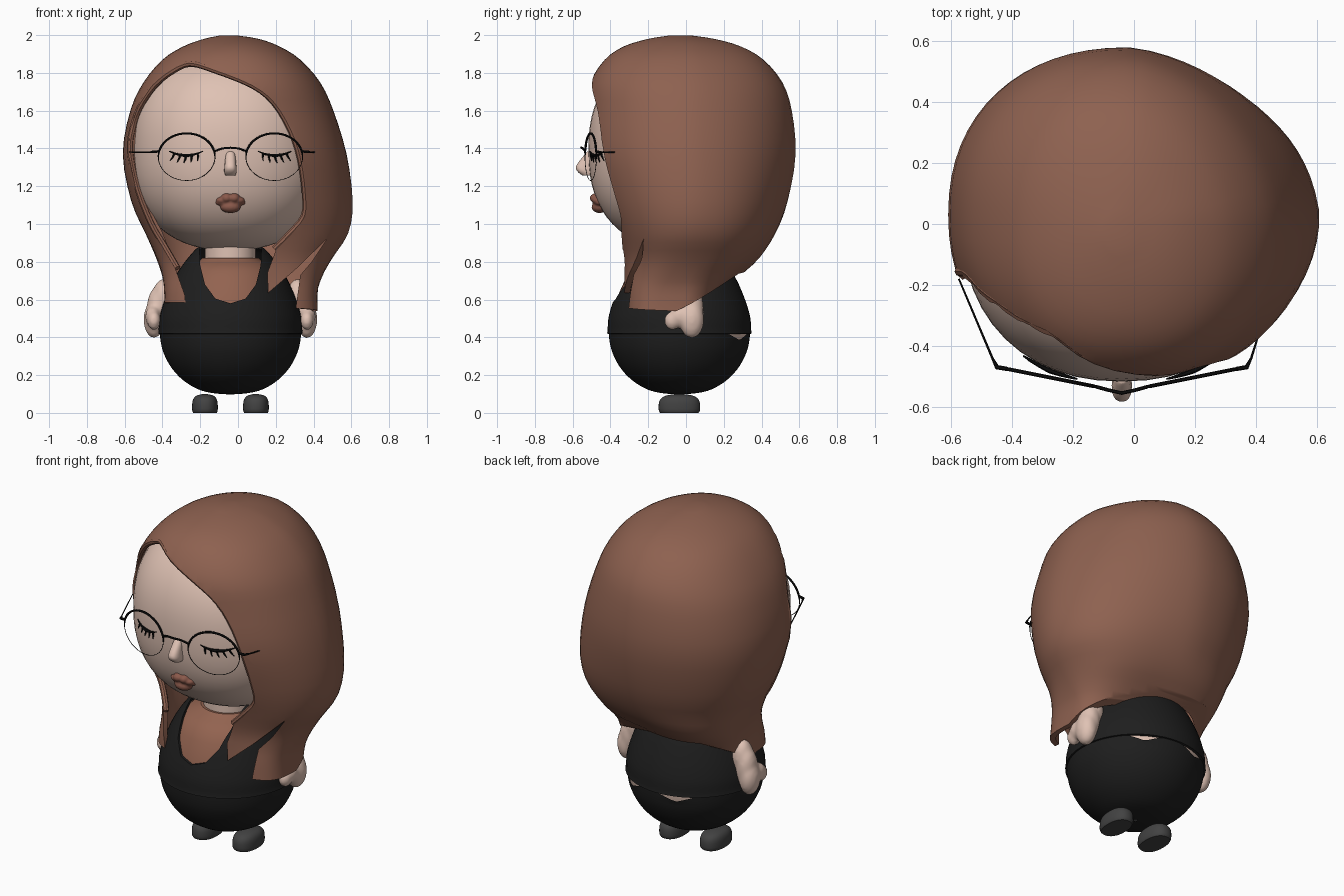
import bpy, bmesh, math
from mathutils import Matrix

if "Cube" in bpy.data.objects:
    bpy.data.objects.remove(bpy.data.objects["Cube"])

CX, CY = -0.04, -0.035          # body axis


def material(name, rgb):
    m = bpy.data.materials.new(name)
    m.diffuse_color = (*rgb, 1)
    m.use_nodes = True
    m.node_tree.nodes["Principled BSDF"].inputs["Base Color"].default_value = m.diffuse_color
    return m


HAIR = material("chestnut hair", (0.27, 0.12, 0.08))
SKIN = material("pale skin", (0.74, 0.54, 0.455))
BLACK = material("black cloth", (0.013, 0.013, 0.013))
RUST = material("rust undershirt", (0.29, 0.125, 0.08))
LIPS = material("brown lips", (0.255, 0.1, 0.07))
SHOE = material("dark grey shoes", (0.055, 0.055, 0.055))
INK = material("black frame", (0.004, 0.004, 0.004))


def finish(name, bm, mat=None):
    bmesh.ops.recalc_face_normals(bm, faces=bm.faces)
    me = bpy.data.meshes.new(name)
    bm.to_mesh(me)
    bm.free()
    ob = bpy.data.objects.new(name, me)
    bpy.context.collection.objects.link(ob)
    if mat:
        me.materials.append(mat)
    return ob


def bake(ob, mat):
    """Replace the mesh by its modified result."""
    bpy.context.view_layer.update()
    me = bpy.data.meshes.new_from_object(ob.evaluated_get(bpy.context.evaluated_depsgraph_get()))
    ob.modifiers.clear()
    ob.data = me
    me.materials.clear()
    me.materials.append(mat)
    for f in me.polygons:
        f.material_index = 0


def refine(rings, n=3):
    """Catmull-Rom interpolation between rings or points."""
    out = []
    for i in range(len(rings) - 1):
        a, b, c, d = (rings[min(max(i + k, 0), len(rings) - 1)] for k in (-1, 0, 1, 2))
        for j in range(n):
            t = j / n
            out.append(tuple(0.5 * (2 * q + (r - p) * t + (2 * p - 5 * q + 4 * r - s) * t * t
                                    + (3 * q - p - 3 * r + s) * t ** 3)
                             for p, q, r, s in zip(a, b, c, d)))
    return out + [rings[-1]]


def loft(name, rings, mat, seg=48, caps=True):
    """Skin through superellipse rings (z, xmin, xmax, ymin, ymax, power)."""
    bm = bmesh.new()
    rows = []
    for z, x0, x1, y0, y1, p in rings:
        row = []
        for i in range(seg):
            a = 2 * math.pi * i / seg
            c, s = math.cos(a), math.sin(a)
            x = math.copysign(abs(c) ** (2 / p), c)
            y = math.copysign(abs(s) ** (2 / p), s)
            row.append(bm.verts.new(((x0 + x1) / 2 + x * (x1 - x0) / 2,
                                     (y0 + y1) / 2 + y * (y1 - y0) / 2, z)))
        rows.append(row)
    for r, q in zip(rows, rows[1:]):
        for i in range(seg):
            k = (i + 1) % seg
            bm.faces.new((r[i], r[k], q[k], q[i]))
    if caps:
        bm.faces.new(rows[0])
        bm.faces.new(rows[-1])
    return finish(name, bm, mat)


def lathe(profile, cx=CX, cy=CY, sx=1.0, sy=1.0, p=2.0):
    return [(z, cx - r * sx, cx + r * sx, cy - r * sy, cy + r * sy, p) for z, r in profile]


def prism(name, pts, to3d, lo, hi):
    """Extruded outline used as a cutter."""
    bm = bmesh.new()
    a = [bm.verts.new(to3d(u, v, lo)) for u, v in pts]
    b = [bm.verts.new(to3d(u, v, hi)) for u, v in pts]
    bm.faces.new(a)
    bm.faces.new(b)
    for i in range(len(pts)):
        k = (i + 1) % len(pts)
        bm.faces.new((a[i], a[k], b[k], b[i]))
    ob = finish(name, bm)
    ob.hide_render = True
    return ob


def shell_cut(ob, thick, cutters, mat):
    """Thicken inward, cut openings, drop the cutters."""
    m = ob.modifiers.new("shell", "SOLIDIFY")
    m.thickness, m.offset = thick, -1
    for c in cutters:
        m = ob.modifiers.new("cut", "BOOLEAN")
        m.operation, m.solver, m.object = "DIFFERENCE", "EXACT", c
    bake(ob, mat)
    for c in cutters:
        bpy.data.objects.remove(c)


def blobs(name, parts, mat, voxel, smooth):
    """Ellipsoids (centre, radii) fused together."""
    bm = bmesh.new()
    for c, r in parts:
        bmesh.ops.create_uvsphere(bm, u_segments=24, v_segments=14, radius=1,
                                  matrix=Matrix.Translation(c) @ Matrix.Diagonal((*r, 1)))
    ob = finish(name, bm, mat)
    m = ob.modifiers.new("fuse", "REMESH")
    m.mode, m.voxel_size = "VOXEL", voxel
    m = ob.modifiers.new("soften", "SMOOTH")
    m.iterations = smooth
    bake(ob, mat)


def tubes(name, paths, mat, res=1):
    """Wires along paths of (x, y, z, radius)."""
    cu = bpy.data.curves.new(name, "CURVE")
    cu.dimensions, cu.bevel_depth, cu.bevel_resolution, cu.use_fill_caps = "3D", 1, res, True
    for path, closed in paths:
        sp = cu.splines.new("POLY")
        sp.points.add(len(path) - 1)
        sp.use_cyclic_u = closed
        for pt, (x, y, z, r) in zip(sp.points, path):
            pt.co, pt.radius = (x, y, z, 1), r
    tmp = bpy.data.objects.new("wire", cu)
    bpy.context.collection.objects.link(tmp)
    bpy.context.view_layer.update()
    me = bpy.data.meshes.new_from_object(tmp.evaluated_get(bpy.context.evaluated_depsgraph_get()))
    bpy.data.objects.remove(tmp)
    me.materials.clear()
    me.materials.append(mat)
    bpy.context.collection.objects.link(bpy.data.objects.new(name, me))


# head: rounded superellipsoid
HP, HQ, HR, HZ = 2.35, 2.2, 0.525, 1.39
prof = []
for i in range(33):
    a = math.radians(-88 + 176 * i / 32)
    s = math.sin(a)
    prof.append((HZ + 0.53 * math.copysign(abs(s) ** (2 / HP), s), HR * math.cos(a) ** (2 / HP)))
loft("head", lathe(prof, CX, 0, 1, 0.985, HQ), SKIN)


def face_y(x, z):
    r = HR * (1 - (abs(z - HZ) / 0.53) ** HP) ** (1 / HP)
    return -0.985 * (r ** HQ - abs(x) ** HQ) ** (1 / HQ)


# hair: lofted hood with face opening, parted locks and sloping hem
hood = refine([(1.999, -0.09, -0.01, -0.08, 0.02, 2), (1.98, -0.18, 0.11, -0.2, 0.15, 2),
               (1.94, -0.29, 0.22, -0.33, 0.29, 2.1), (1.87, -0.40, 0.33, -0.43, 0.41, 2.2),
               (1.75, -0.50, 0.435, -0.505, 0.51, 2.2), (1.6, -0.57, 0.505, -0.52, 0.56, 2.2),
               (1.37, -0.61, 0.575, -0.52, 0.58, 2.2), (1.12, -0.565, 0.61, -0.44, 0.54, 2.2),
               (0.95, -0.49, 0.585, -0.37, 0.475, 2.3), (0.82, -0.43, 0.50, -0.335, 0.385, 2.5),
               (0.72, -0.40, 0.445, -0.33, 0.27, 2.8), (0.62, -0.39, 0.42, -0.33, 0.18, 3.3),
               (0.4, -0.39, 0.43, -0.33, 0.1, 3.5)])
opening = [(-0.27, 0.3), (-0.28, 0.62), (-0.33, 0.76), (-0.40, 0.88), (-0.47, 1.0), (-0.54, 1.18),
           (-0.582, 1.38), (-0.57, 1.5), (-0.53, 1.62), (-0.45, 1.74), (-0.35, 1.82), (-0.25, 1.86),
           (-0.12, 1.825), (0.08, 1.745), (0.2, 1.65), (0.29, 1.5), (0.34, 1.35), (0.365, 1.17),
           (0.36, 1.04), (0.28, 0.94), (0.2, 0.86), (0.155, 0.74), (0.16, 0.635), (0.30, 0.755),
           (0.47, 0.92), (0.39, 0.80), (0.33, 0.73), (0.305, 0.55), (0.3, 0.3)]
hem = [(1, 0.3), (1, 0.77), (0.28, 0.74), (0.03, 0.6), (-0.05, 0.56), (-0.7, 0.585), (-0.7, 0.3)]
DEPTH = -0.16
hair = loft("hair", hood, HAIR, 64)
for v in hair.data.vertices:                      # flatter back right, fuller low back left
    x, y = v.co.x, v.co.y - 0.03
    if y > 0:
        s2 = 2 * x * y / (x * x + y * y)
        f = 1 - 0.085 * s2 if x > 0 else 1 - 0.08 * s2 * min(1, max(0, (0.95 - v.co.z) / 0.2))
        v.co.x, v.co.y = x * f, y * f + 0.03
shell_cut(hair, 0.032,
          [prism("face_cutter", opening, lambda u, v, d: (u, d, v), -1, DEPTH),
           prism("hem_cutter", hem, lambda u, v, d: (d, u, v - 0.05 * d), -1, 1)], HAIR)


def hair_y(x, z):
    """Front of the hood at x, z."""
    for a, b in zip(hood, hood[1:]):
        if b[0] <= z <= a[0]:
            t = (a[0] - z) / (a[0] - b[0])
            _, x0, x1, y0, y1, p = (q + (r - q) * t for q, r in zip(a, b))
            u = min(1, abs(x - (x0 + x1) / 2) / ((x1 - x0) / 2))
            return (y0 + y1) / 2 - (y1 - y0) / 2 * (1 - u ** p) ** (1 / p)


# rolled edge around the face opening
edge = []
line = refine(opening[2:21], 3)
for i, (x, z) in enumerate(line):
    (xa, za), (xb, zb) = line[max(i - 1, 0)], line[min(i + 1, len(line) - 1)]
    n = math.hypot(xb - xa, zb - za)
    px, pz = x + 0.011 * (zb - za) / n, z - 0.011 * (xb - xa) / n
    edge.append((px, min(hair_y(x, z) + 0.014, DEPTH + 0.005), pz, 0.017))
tubes("hair_edge", [(edge, False)], HAIR, 2)

# black top with scooped neckline
top = loft("tank_top", refine(lathe([(0.42, 0.383), (0.44, 0.38), (0.5, 0.376), (0.57, 0.358),
                                     (0.64, 0.332), (0.7, 0.305), (0.76, 0.27), (0.82, 0.225),
                                     (0.87, 0.18), (0.885, 0.15)])), BLACK, caps=False)
scoop = [(-0.21, 1.0), (-0.2, 0.78), (-0.175, 0.68), (-0.12, 0.605), (-0.04, 0.58),
         (0.04, 0.605), (0.095, 0.68), (0.12, 0.78), (0.13, 1.0)]
shell_cut(top, 0.014, [prism("neck_cutter", scoop, lambda u, v, d: (u, d, v), -1, -0.05)], BLACK)

# undershirt, neck and bare waist
loft("undershirt", lathe([(0.44, 0.355), (0.5, 0.356), (0.57, 0.342), (0.64, 0.317), (0.7, 0.29),
                          (0.75, 0.26), (0.79, 0.21), (0.805, 0.165), (0.82, 0.15), (0.818, 0.12)]), RUST)
loft("neck", lathe([(0.76, 0.135), (0.95, 0.135)]), SKIN, 32)
loft("waist", lathe([(0.3, 0.33), (0.36, 0.358), (0.43, 0.364)]), SKIN)

# round skirt, its waistband dipping twice at the back
skirt = loft("skirt", refine(lathe([(0.098, 0.01), (0.103, 0.08), (0.117, 0.15), (0.145, 0.21), (0.19, 0.27),
                                    (0.25, 0.32), (0.32, 0.355), (0.375, 0.369), (0.42, 0.374)])),
             BLACK, 96, caps=False)
for v in skirt.data.vertices:
    if v.co.z > 0.38 and v.co.y > 0.05:
        a = math.degrees(math.atan2(v.co.y - CY, v.co.x - CX))
        dip = max(0, 1 - abs(a - 58) / 15, 1 - abs(a - 108) / 17)
        v.co.z -= 0.035 * dip * (v.co.z - 0.375) / 0.045

# arms and shoes, mirrored about the body axis
for s, side in ((-1, "left"), (1, "right")):
    X = lambda d: CX + s * d
    blobs("arm_" + side, [((X(0.355), 0.025, 0.61), (0.058, 0.064, 0.1)),
                          ((X(0.385), 0.028, 0.55), (0.058, 0.066, 0.12)),
                          ((X(0.405), 0.03, 0.495), (0.055, 0.066, 0.1)),
                          ((X(0.41), -0.03, 0.51), (0.042, 0.055, 0.055)),
                          ((X(0.405), -0.072, 0.488), (0.036, 0.044, 0.05))], SKIN, 0.011, 8)
    loft("shoe_" + side, refine(lathe([(0, 0.92), (0.012, 0.99), (0.035, 1), (0.06, 0.97), (0.08, 0.85),
                                       (0.093, 0.6), (0.1, 0.15)], X(0.135), CY, 0.068, 0.11, 2.3), 2),
         SHOE, 32)

# nose: wedge with a rounded tip
loft("nose", refine([(1.383, CX - 0.014, CX + 0.014, -0.523, -0.48, 2), (1.37, CX - 0.024, CX + 0.024, -0.535, -0.48, 2.2),
                     (1.31, CX - 0.031, CX + 0.031, -0.58, -0.48, 2.4), (1.28, CX - 0.033, CX + 0.033, -0.576, -0.48, 2.5),
                     (1.258, CX - 0.027, CX + 0.027, -0.55, -0.47, 2.5)]), SKIN, 24)

# lips: two upper lobes tapering to the corners and a lower lobe
lobes = [((CX, -0.458, 1.09), (0.054, 0.042, 0.032)), ((CX, -0.452, 1.112), (0.083, 0.042, 0.02))]
for s in (-1, 1):
    lobes += [((CX + s * 0.02, -0.468, 1.137), (0.032, 0.042, 0.028)),
              ((CX + s * 0.042, -0.456, 1.125), (0.036, 0.04, 0.022))]
blobs("lips", lobes, LIPS, 0.006, 2)

# closed eyes: sagging lid lines with fanned lashes
lid = lambda u: (0.235 + 0.088 * u, 1.363 + 0.022 * u * u)
for s, side in ((-1, "left"), (1, "right")):
    at = lambda x, z, r: (CX + s * x, face_y(x, z) - 0.006, z, r)
    paths = [([at(*lid(i / 5 - 1), 0.003 + 0.007 * (1 - abs(i / 5 - 1))) for i in range(11)], False)]
    for u in (-0.7, -0.35, 0.0, 0.35, 0.7):
        x, z = lid(u)
        paths.append(([at(x, z, 0.006), at(x + 0.004 + 0.008 * u, z - 0.02, 0.005),
                       at(x + 0.012 + 0.016 * u, z - 0.04, 0.002)], False))
    tubes("eyelashes_" + side, paths, INK)

# glasses: rims heavy above and fine below, bridge and temples
front = lambda d: -0.535 + (d - 0.08) * 0.2
paths = []
for s in (-1, 1):
    rim = []
    for i in range(48):
        a = 2 * math.pi * i / 48
        d = 0.232 + 0.15 * math.cos(a)
        w = 0.0018 + 0.0045 * min(1, max(0, 2 * math.sin(a) + 0.3))
        rim.append((CX + s * d, front(d), 1.355 + 0.125 * math.sin(a), w))
    paths.append((rim, True))
    end = (0.535, -0.18) if s < 0 else (0.45, -0.36)
    paths.append(([(CX + s * 0.375, front(0.375), 1.385, 0.007), (CX + s * 0.41, -0.47, 1.382, 0.008),
                   (CX + s * 0.425, -0.44, 1.38, 0.004), (CX + s * end[0], end[1], 1.38, 0.003)], False))
paths.append(([(CX + d, y, z, 0.006) for d, y, z in
               ((-0.085, -0.534, 1.385), (-0.045, -0.545, 1.4), (0, -0.555, 1.404),
                (0.045, -0.545, 1.4), (0.085, -0.534, 1.385))], False))
tubes("glasses", paths, INK)

# smooth shading with crisp edges
for ob in bpy.context.scene.objects:
    ob.select_set(True)
    bpy.context.view_layer.objects.active = ob
bpy.ops.object.shade_smooth_by_angle(angle=math.radians(40))
